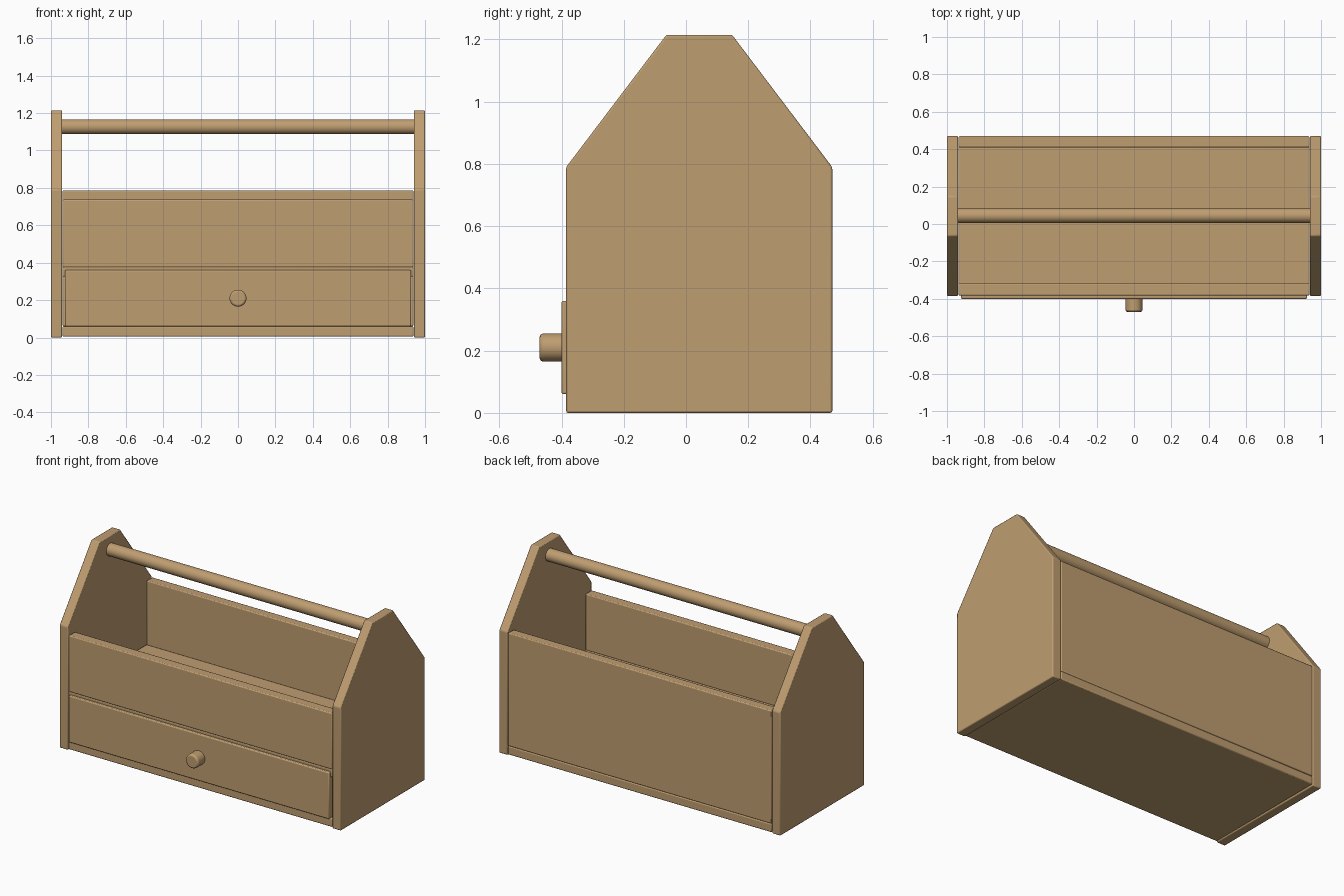
import bpy
import bmesh
import math
from mathutils import Matrix

cube = bpy.data.objects.get("Cube")
if cube:
    bpy.data.objects.remove(cube, do_unlink=True)

wood = bpy.data.materials.new("warm wood")
wood.use_nodes = True
WOOD = (0.52, 0.34, 0.165, 1)
wood.diffuse_color = WOOD
bsdf = wood.node_tree.nodes["Principled BSDF"]
bsdf.inputs["Base Color"].default_value = WOOD
bsdf.inputs["Roughness"].default_value = 0.7


def finish(name, bm, bevel=0.006):
    """Turn a bmesh into a wooden part with slightly eased edges."""
    bmesh.ops.recalc_face_normals(bm, faces=bm.faces)
    mesh = bpy.data.meshes.new(name)
    bm.to_mesh(mesh)
    bm.free()
    mesh.materials.append(wood)
    obj = bpy.data.objects.new(name, mesh)
    bpy.context.collection.objects.link(obj)
    if bevel:
        mod = obj.modifiers.new("eased edges", "BEVEL")
        mod.width = bevel
        mod.segments = 2
        mod.limit_method = "ANGLE"
        mod.angle_limit = math.radians(30)
    bpy.ops.object.select_all(action="DESELECT")
    obj.select_set(True)
    bpy.context.view_layer.objects.active = obj
    bpy.ops.object.shade_smooth_by_angle(angle=math.radians(30))
    return obj


def board(name, half_x, y0, y1, z0, z1):
    bm = bmesh.new()
    place = Matrix.Translation((0, (y0 + y1) / 2, (z0 + z1) / 2))
    size = Matrix.Diagonal((2 * half_x, y1 - y0, z1 - z0, 1))
    bmesh.ops.create_cube(bm, size=1, matrix=place @ size)
    return finish(name, bm)


def rod(name, radius, length, centre, axis, bevel):
    bm = bmesh.new()
    turn = Matrix.Rotation(math.pi / 2, 4, axis)
    bmesh.ops.create_cone(bm, cap_ends=True, segments=40, radius1=radius,
                          radius2=radius, depth=length,
                          matrix=Matrix.Translation(centre) @ turn)
    return finish(name, bm, bevel)


def side_panel(name, x0, x1):
    profile = [(-0.385, 0), (0.47, 0), (0.47, 0.79),
               (0.148, 1.215), (-0.063, 1.215), (-0.385, 0.79)]
    bm = bmesh.new()
    face = bm.faces.new([bm.verts.new((x0, y, z)) for y, z in profile])
    new = bmesh.ops.extrude_face_region(bm, geom=[face])["geom"]
    verts = [v for v in new if isinstance(v, bmesh.types.BMVert)]
    bmesh.ops.translate(bm, verts=verts, vec=(x1 - x0, 0, 0))
    return finish(name, bm)


# Gabled ends
side_panel("left_side", 0.94, 1.0)
side_panel("right_side", -0.94, -1.0)

# Box boards
board("bottom_board", 0.938, -0.382, 0.47, 0.005, 0.06)
board("back_panel", 0.938, 0.41, 0.47, 0.06, 0.787)
board("front_panel", 0.938, -0.382, -0.317, 0.375, 0.737)
board("tray_floor", 0.938, -0.382, 0.41, 0.325, 0.378)

# Drawer front and its knob
board("drawer_front", 0.926, -0.40, -0.34, 0.06, 0.36)
rod("drawer_knob", 0.045, 0.08, (0, -0.43, 0.21), "X", 0.01)

# Carrying handle
rod("handle", 0.04, 1.89, (0, 0.045, 1.127), "Y", 0)
